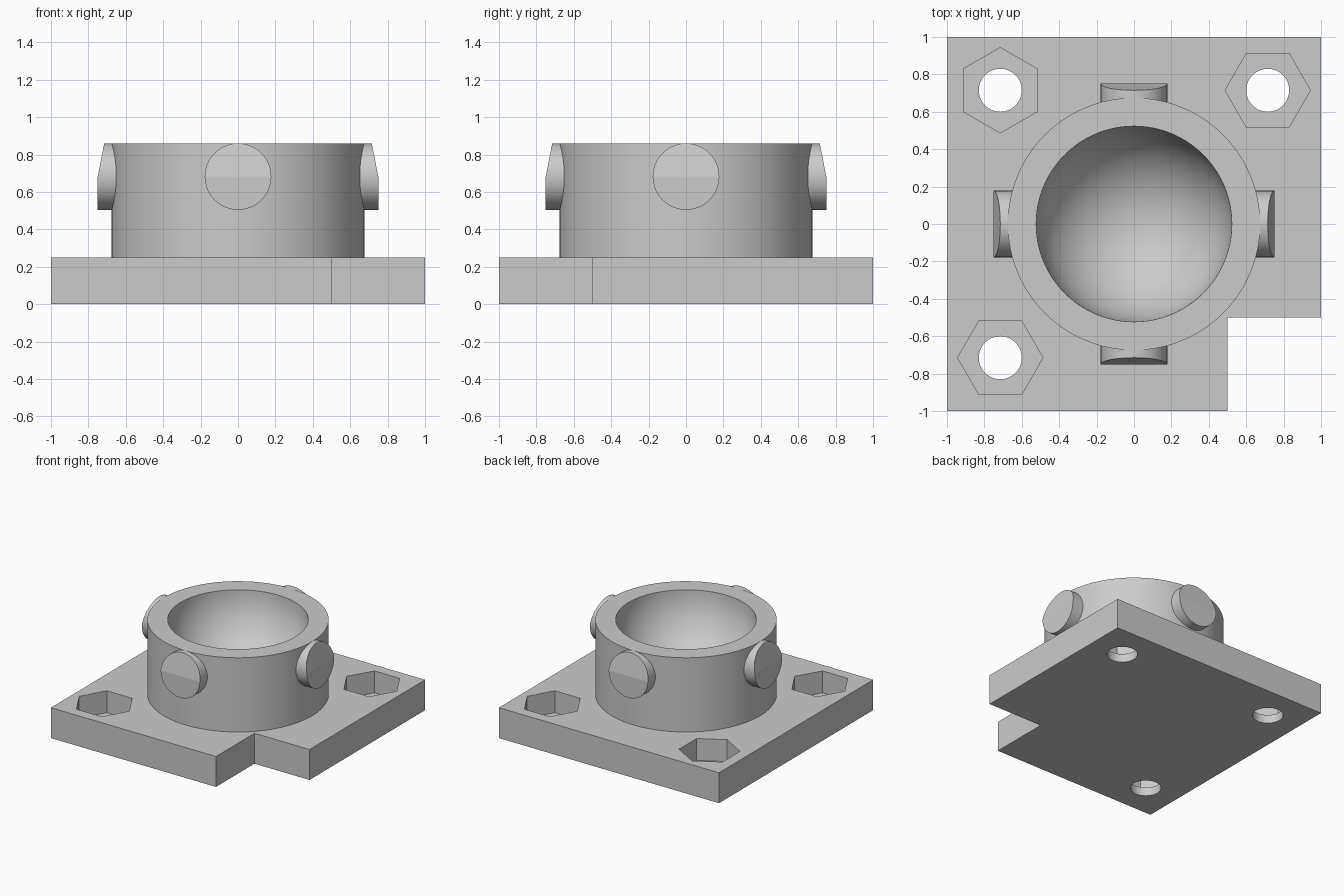
import bpy, bmesh
from math import sin, cos, pi, radians
from mathutils import Matrix, Vector

if "Cube" in bpy.data.objects:
    bpy.data.objects.remove(bpy.data.objects["Cube"], do_unlink=True)

grey = bpy.data.materials.new("plain grey")
grey.use_nodes = True
COLOUR = (0.6, 0.6, 0.6, 1)
grey.diffuse_color = COLOUR
grey.node_tree.nodes["Principled BSDF"].inputs["Base Color"].default_value = COLOUR

BASE_TOP, RIM_Z = 0.25, 0.86
OUTER_R, BOWL_R = 0.675, 0.523
PEG_R, PEG_Z, PEG_OUT = 0.178, 0.682, 0.75
HOLE = 0.715


def finish(name, bm):
    bmesh.ops.recalc_face_normals(bm, faces=bm.faces)
    mesh = bpy.data.meshes.new(name)
    bm.to_mesh(mesh)
    bm.free()
    mesh.materials.append(grey)
    ob = bpy.data.objects.new(name, mesh)
    bpy.context.collection.objects.link(ob)
    return ob


def activate(ob):
    bpy.ops.object.select_all(action='DESELECT')
    ob.select_set(True)
    bpy.context.view_layer.objects.active = ob


def smooth(ob):
    activate(ob)
    bpy.ops.object.shade_smooth_by_angle(angle=radians(30))


def prism(bm, outline, z0, z1):
    """Extrude a flat outline from z0 to z1."""
    face = bm.faces.new([bm.verts.new((x, y, z0)) for x, y in outline])
    up = bmesh.ops.extrude_face_region(bm, geom=[face])["geom"]
    verts = [v for v in up if isinstance(v, bmesh.types.BMVert)]
    bmesh.ops.translate(bm, verts=verts, vec=(0, 0, z1 - z0))


def polygon(n, r, cx=0, cy=0, turn=0):
    return [(cx + r * cos(turn + 2 * pi * i / n), cy + r * sin(turn + 2 * pi * i / n))
            for i in range(n)]


def cut(ob, name, outline, z0, z1):
    bm = bmesh.new()
    prism(bm, outline, z0, z1)
    cutter = finish(name, bm)
    cutter.hide_render = True
    mod = ob.modifiers.new(name, 'BOOLEAN')
    mod.operation, mod.solver, mod.object = 'DIFFERENCE', 'EXACT', cutter
    activate(ob)
    bpy.ops.object.modifier_apply(modifier=mod.name)
    bpy.data.objects.remove(cutter, do_unlink=True)


# Square base plate with one corner notched out
bm = bmesh.new()
prism(bm, [(-1, -1), (0.5, -1), (0.5, -0.5), (1, -0.5), (1, 1), (-1, 1)], 0, BASE_TOP)
base = finish("base_plate", bm)

# Bolt holes with hexagonal nut pockets
for sx, sy, turn in ((-1, -1, 0), (1, 1, 0), (-1, 1, pi / 2)):
    x, y = sx * HOLE, sy * HOLE
    cut(base, "bolt_hole", polygon(48, 0.115, x, y), -0.1, 0.4)
    cut(base, "nut_pocket", polygon(6, 0.228, x, y, turn), 0.07, 0.4)
smooth(base)

# Round socket with a hemispherical bowl, lathed from its half profile
steps = 24
profile = [(BOWL_R * sin(pi / 2 * i / steps), RIM_Z - BOWL_R * cos(pi / 2 * i / steps))
           for i in range(steps + 1)]
profile += [(OUTER_R, RIM_Z), (OUTER_R, BASE_TOP - 0.02), (0, BASE_TOP - 0.02)]
bm = bmesh.new()
verts = [bm.verts.new((r, 0, z)) for r, z in profile]
edges = [bm.edges.new(pair) for pair in zip(verts, verts[1:])]
bmesh.ops.spin(bm, geom=verts + edges, cent=(0, 0, 0), axis=(0, 0, 1),
               angle=2 * pi, steps=96, use_duplicate=False)
bmesh.ops.remove_doubles(bm, verts=bm.verts, dist=1e-4)
smooth(finish("socket_cup", bm))

# Four round snap pegs, with the upper half of each end face sloped inward
for i, side in enumerate(("left", "back", "right", "front")):
    bm = bmesh.new()
    prism(bm, polygon(64, PEG_R), 0.59, PEG_OUT)
    bm.transform(Matrix.Translation((0, 0, PEG_Z)) @ Matrix.Rotation(pi / 2, 4, 'Y'))
    sliced = bmesh.ops.bisect_plane(
        bm, geom=bm.verts[:] + bm.edges[:] + bm.faces[:], dist=1e-5,
        plane_co=(PEG_OUT, 0, PEG_Z), plane_no=Vector((PEG_R, 0, 0.035)).normalized(),
        clear_outer=True)
    rim = [e for e in bm.edges if e.is_boundary]
    bmesh.ops.holes_fill(bm, edges=rim, sides=0)
    bm.transform(Matrix.Rotation(i * pi / 2, 4, 'Z'))
    peg = finish("snap_peg_" + side, bm)
    activate(peg)
    bpy.ops.object.shade_smooth_by_angle(angle=radians(8))
